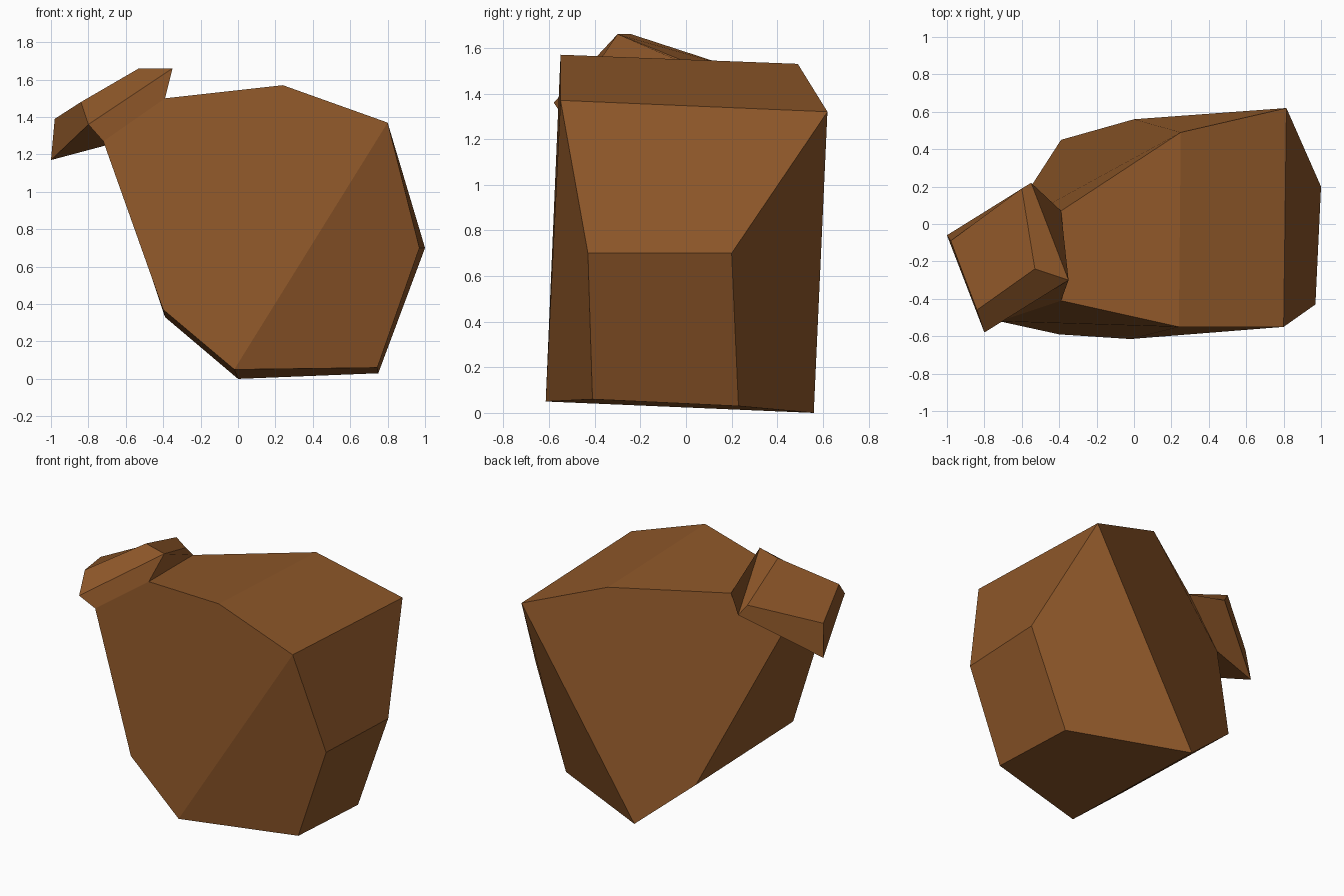
import bpy, bmesh

if "Cube" in bpy.data.objects:
    bpy.data.objects.remove(bpy.data.objects["Cube"])

# One flat colour
brown = bpy.data.materials.new("clay brown")
brown.diffuse_color = (0.27, 0.095, 0.022, 1)
brown.use_nodes = True
brown.node_tree.nodes["Principled BSDF"].inputs["Base Color"].default_value = brown.diffuse_color

# Body outlines, clockwise from the neck top to the neck bottom
front = [(-.39, -.41, 1.50), (.24, -.55, 1.57), (.80, -.55, 1.37), (.97, -.43, .70),
         (.745, -.41, .06), (-.02, -.615, .05), (-.40, -.59, .37), (-.72, -.52, 1.27)]
back = [(-.39, .07, 1.50), (.25, .49, 1.53), (.815, .62, 1.32), (1.0, .20, .70),
        (.75, .23, .03), (0, .56, 0), (-.39, .45, .33), (-.70, -.03, 1.25)]
# Stopper: flared rim and its raised top
rim = [(-.80, -.58, 1.36), (-.35, -.30, 1.66), (-.55, .22, 1.45), (-1.0, -.06, 1.17)]
cap = [(-.84, -.46, 1.48), (-.53, -.24, 1.66), (-.60, .19, 1.52), (-.98, -.09, 1.39)]

bm = bmesh.new()
F, B, R, C = [[bm.verts.new(p) for p in ring] for ring in (front, back, rim, cap)]


def bridge(a, b, closed):
    n = len(a)
    for i in range(n if closed else n - 1):
        j = (i + 1) % n
        bm.faces.new((a[i], a[j], b[j], b[i]))


# Body sides, and the front and back walls folded along one diagonal
bridge(F, B, False)
for ring in (F, B):
    bm.faces.new([ring[i] for i in (0, 1, 2, 5, 6, 7)])
    bm.faces.new(ring[2:6])

# Neck opening flares to the rim, then closes with the cap
neck = [F[7], F[0], B[0], B[7]]
bridge(neck, R, True)
bridge(R, C, True)
bm.faces.new(C)

bmesh.ops.recalc_face_normals(bm, faces=bm.faces)
mesh = bpy.data.meshes.new("stoppered_pot")
bm.to_mesh(mesh)
bm.free()
mesh.materials.append(brown)
pot = bpy.data.objects.new("stoppered_pot", mesh)
bpy.context.collection.objects.link(pot)
